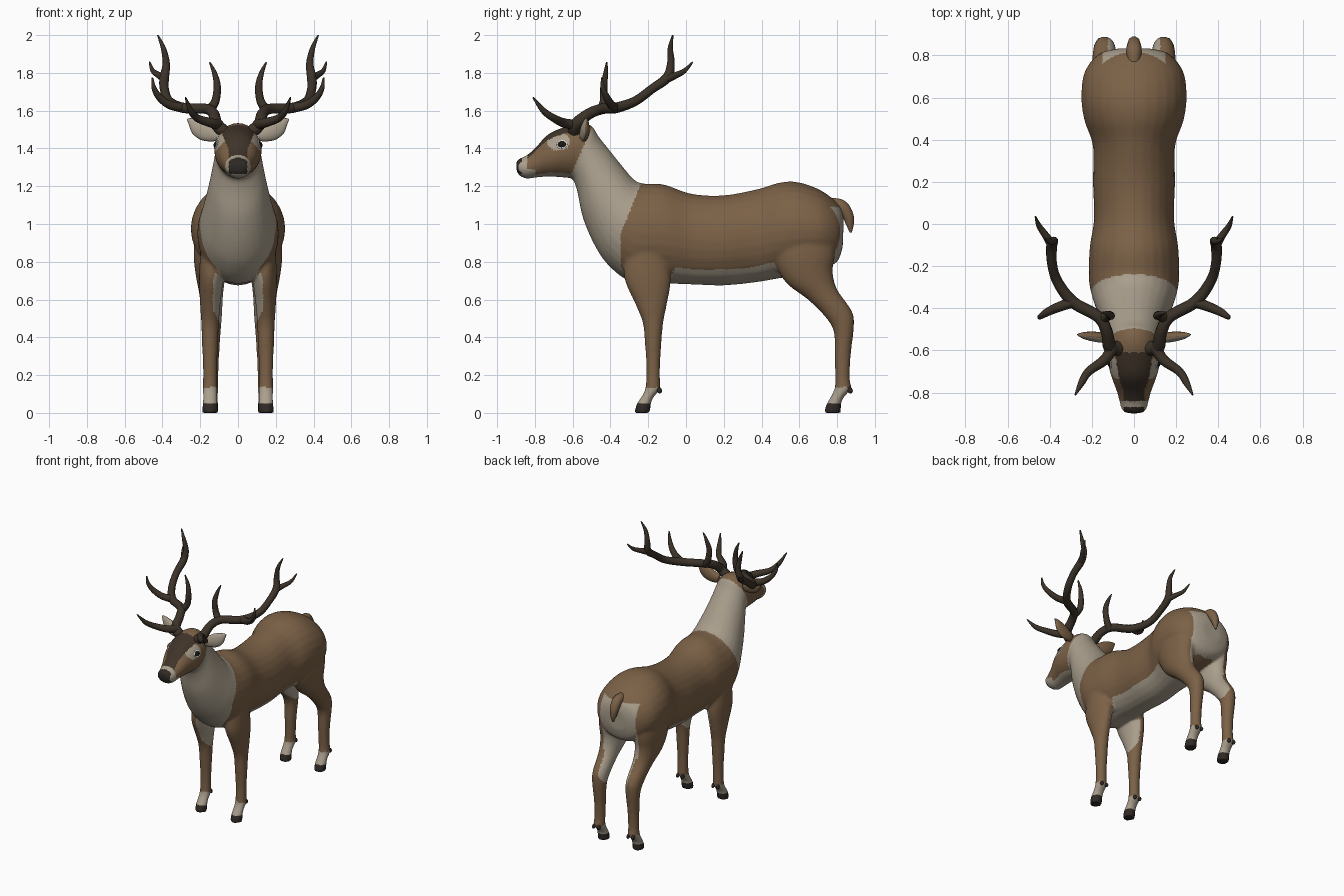
import bpy, math
from mathutils import Vector

cube = bpy.data.objects.get("Cube")
if cube:
    bpy.data.objects.remove(cube, do_unlink=True)


def material(name, r, g, b):
    m = bpy.data.materials.new(name)
    m.use_nodes = True
    m.diffuse_color = (r, g, b, 1)
    bsdf = m.node_tree.nodes["Principled BSDF"]
    bsdf.inputs["Base Color"].default_value = (r, g, b, 1)
    bsdf.inputs["Roughness"].default_value = 0.8
    return m


BROWN = material("brown_fur", 0.2, 0.12, 0.062)
PALE = material("pale_fur", 0.4, 0.345, 0.265)
DARK = material("dark_face_fur", 0.05, 0.034, 0.022)
HOOF = material("dark_hoof", 0.028, 0.022, 0.018)
ANTLER = material("antler", 0.045, 0.033, 0.022)
EYE = material("black_eye", 0.01, 0.008, 0.007)
WHITE = material("eye_rim", 0.75, 0.73, 0.68)


def spline(rows, steps):
    """Catmull-Rom interpolation of rows of numbers."""
    out = []
    for i in range(len(rows) - 1):
        a, b, c, d = (rows[min(max(k, 0), len(rows) - 1)] for k in range(i - 1, i + 3))
        for s in range(steps):
            t = s / steps
            out.append([0.5 * (2 * q + (r - p) * t + (2 * p - 5 * q + 4 * r - e) * t * t
                               + (3 * q - p - 3 * r + e) * t ** 3)
                        for p, q, r, e in zip(a, b, c, d)])
    return out + [list(rows[-1])]


def finish(obj, *mats):
    for m in mats:
        obj.data.materials.append(m)
    obj.data.shade_smooth()
    return obj


def loft(name, rows, side=1, swap=False, steps=5, segments=28):
    """Skin of ellipses; each row is edge a (u, z), edge b (u, z), sideways centre, half width."""
    verts, faces = [], []
    rings = spline(rows, steps)
    for ua, za, ub, zb, c, w in rings:
        for k in range(segments):
            t = math.tau * k / segments
            u = (ua + ub) / 2 + (ua - ub) / 2 * math.cos(t)
            z = (za + zb) / 2 + (za - zb) / 2 * math.cos(t)
            v = c + w * math.sin(t)
            verts.append((side * u, v, z) if swap else (side * v, u, z))
    n = segments
    for i in range(len(rings) - 1):
        for k in range(n):
            j = (k + 1) % n
            faces.append((i * n + k, i * n + j, i * n + n + j, i * n + n + k))
    faces += [tuple(range(n))[::-1], tuple(range(len(verts) - n, len(verts)))]
    mesh = bpy.data.meshes.new(name)
    mesh.from_pydata(verts, [], faces)
    obj = bpy.data.objects.new(name, mesh)
    bpy.context.collection.objects.link(obj)
    select([obj])
    bpy.ops.object.mode_set(mode='EDIT')
    bpy.ops.mesh.select_all(action='SELECT')
    bpy.ops.mesh.normals_make_consistent(inside=False)
    bpy.ops.object.mode_set(mode='OBJECT')
    return obj


def select(objs):
    bpy.ops.object.select_all(action='DESELECT')
    for o in objs:
        o.select_set(True)
    bpy.context.view_layer.objects.active = objs[0]


def tube(name, paths, mat, side=1):
    """Tapered round branches; each point is x, y, z, radius."""
    curve = bpy.data.curves.new(name, 'CURVE')
    curve.dimensions = '3D'
    curve.bevel_depth = 1
    curve.bevel_resolution = 3
    curve.use_fill_caps = True
    for path in paths:
        pts = spline(path, 6)
        s = curve.splines.new('POLY')
        s.points.add(len(pts) - 1)
        for p, (x, y, z, r) in zip(s.points, pts):
            p.co, p.radius = (side * x, y, z, 1), r
    obj = bpy.data.objects.new(name, curve)
    bpy.context.collection.objects.link(obj)
    select([obj])
    bpy.ops.object.convert(target='MESH')
    return finish(bpy.context.object, mat)


def ball(name, loc, scale, mat, rot=(0, 0, 0)):
    bpy.ops.mesh.primitive_uv_sphere_add(segments=20, ring_count=12, location=loc, rotation=rot)
    obj = bpy.context.object
    obj.name, obj.scale = name, scale
    return finish(obj, mat)


# Torso, neck and head: back line, belly line, half width
torso = [(.835, 1.03, .83, .88, .08), (.81, 1.1, .8, .8, .17), (.72, 1.175, .72, .76, .235),
         (.6, 1.22, .6, .73, .25), (.5, 1.22, .48, .71, .235), (.38, 1.185, .36, .69, .195),
         (.2, 1.152, .2, .675, .195), (.03, 1.16, .02, .68, .19), (-.12, 1.21, -.1, .685, .21),
         (-.23, 1.215, -.28, .69, .215), (-.28, 1.24, -.4, .77, .2), (-.34, 1.31, -.48, .88, .175),
         (-.4, 1.385, -.545, 1.03, .15), (-.46, 1.46, -.575, 1.17, .13), (-.5, 1.52, -.6, 1.235, .12),
         (-.56, 1.535, -.64, 1.245, .125), (-.64, 1.515, -.7, 1.25, .122), (-.73, 1.475, -.75, 1.25, .102),
         (-.8, 1.4, -.8, 1.245, .08), (-.85, 1.36, -.845, 1.24, .068), (-.885, 1.345, -.88, 1.255, .057),
         (-.9, 1.325, -.897, 1.28, .035)]
# Legs: front edge, back edge, sideways centre, half width
front_leg = [(-.31, .92, -.11, .92, .12, .075), (-.33, .73, -.08, .72, .14, .066),
             (-.27, .58, -.1, .58, .147, .054), (-.23, .48, -.12, .48, .148, .047),
             (-.218, .37, -.13, .37, .148, .043), (-.21, .25, -.137, .25, .148, .038),
             (-.212, .16, -.137, .16, .148, .038), (-.22, .115, -.137, .125, .148, .04),
             (-.243, .075, -.17, .085, .148, .038), (-.262, .045, -.185, .05, .148, .04),
             (-.275, 0, -.19, 0, .148, .042)]
hind_leg = [(.5, 1.05, .79, 1.05, .13, .09), (.46, .85, .79, .85, .145, .09),
            (.52, .7, .777, .75, .145, .078), (.645, .6, .8, .655, .142, .063),
            (.735, .51, .875, .545, .14, .056), (.782, .43, .89, .47, .14, .05),
            (.786, .3, .872, .3, .14, .04), (.79, .18, .867, .18, .142, .038),
            (.785, .125, .875, .13, .144, .04), (.76, .075, .838, .085, .145, .038),
            (.743, .045, .822, .05, .145, .04), (.73, 0, .82, 0, .145, .042)]

parts = [loft("deer_body", [(a, b, c, d, 0, w) for a, b, c, d, w in torso])]
for side in (1, -1):
    parts += [loft("leg", front_leg, side), loft("leg", hind_leg, side)]
select(parts)
bpy.ops.object.join()
body = bpy.context.object

# Fuse into one soft skin
remesh = body.modifiers.new("fuse", 'REMESH')
remesh.mode, remesh.voxel_size = 'VOXEL', 0.009
soften = body.modifiers.new("soften", 'SMOOTH')
soften.factor, soften.iterations = 0.5, 10
for m in ("fuse", "soften"):
    bpy.ops.object.modifier_apply(modifier=m)
body.data.materials.clear()
finish(body, BROWN, PALE, DARK, HOOF)


def coat(c, n):
    """Coat colour by place: 0 brown, 1 pale, 2 dark face, 3 hoof and nose."""
    x, y, z = abs(c.x), c.y, c.z
    inward = n.x * (1 if c.x > 0 else -1) < -0.3
    if z < 0.05:
        return 3
    if z < 0.135:
        return 1
    if y < -0.48 - (1.55 - z) * 0.45 and z > 1.235:                 # head
        if y < -0.868 and x < 0.05 and z > 1.265:
            return 3
        if y < -0.84 or (y < -0.8 and z < 1.29) or n.z < -0.8:
            return 1
        if y < -0.61 and x < 0.052 + 0.42 * max(0, z - 1.4) and n.z > 0:
            return 2
        return int(((y + 0.675) / 0.06) ** 2 + ((z - 1.435) / 0.047) ** 2 < 1)
    if y < -0.345 + 0.4 * max(0, z - 0.95):                         # neck and chest
        return 1
    if z < 0.8 and n.z < -0.6 and y < 0.5:                          # belly
        return 1
    if z < 0.8 and inward and z > 0.48 + (x - 0.1) * 2:             # inner legs
        return 1
    if y > 0.74 and n.y > 0.4 and 0.68 < z < 1.09 and x < 0.15:     # rump
        return 1
    return 0


for f in body.data.polygons:
    f.material_index = coat(f.center, f.normal)

# Tail
tube("tail", [[(0, .76, 1.11, .03), (0, .82, 1.095, .036), (0, .855, 1.05, .032),
               (0, .868, 1, .022), (0, .872, .955, .006)]], BROWN)

ear = [(.1, 1.5, .115, 1.44, -.545, .02), (.135, 1.518, .15, 1.437, -.54, .024),
       (.175, 1.542, .2, 1.447, -.535, .024), (.22, 1.556, .242, 1.48, -.53, .018),
       (.25, 1.56, .26, 1.525, -.527, .01), (.268, 1.558, .27, 1.552, -.525, .003)]
beam = [(.075, -.59, 1.49, .036), (.115, -.58, 1.53, .033), (.13, -.51, 1.585, .029),
        (.17, -.44, 1.61, .028), (.29, -.37, 1.615, .028), (.365, -.27, 1.65, .025),
        (.39, -.18, 1.715, .024), (.39, -.1, 1.775, .026), (.38, -.08, 1.85, .02),
        (.395, -.083, 1.93, .014), (.425, -.07, 2, .004)]
brow_tine = [(.1, -.585, 1.525, .028), (.14, -.645, 1.535, .025), (.215, -.7, 1.56, .02),
             (.25, -.755, 1.6, .016), (.278, -.81, 1.67, .004)]
middle_tine = [(.155, -.45, 1.6, .026), (.12, -.435, 1.65, .022), (.11, -.435, 1.73, .019),
               (.125, -.425, 1.8, .013), (.15, -.42, 1.857, .004)]
outer_tine = [(.29, -.37, 1.615, .026), (.36, -.395, 1.63, .023), (.415, -.42, 1.67, .019),
              (.445, -.44, 1.72, .013), (.453, -.445, 1.775, .004)]
rear_tine = [(.39, -.1, 1.77, .023), (.415, -.06, 1.785, .018), (.45, -.01, 1.81, .013),
             (.468, .035, 1.857, .004)]

for side, tag in ((1, "left"), (-1, "right")):
    tube(tag + "_antler", [beam, brow_tine, middle_tine, outer_tine, rear_tine], ANTLER, side)

    # Ear with pale inside
    obj = finish(loft(tag + "_ear", ear, side, swap=True), BROWN, PALE)
    for f in obj.data.polygons:
        f.material_index = int(f.normal.y < -0.45)

    # Eye seated on the skin
    hit, spot, normal, _ = body.closest_point_on_mesh(Vector((side * 0.2, -0.675, 1.45)))
    spin = normal.to_track_quat('Z', 'Y').to_euler()
    ball(tag + "_eye_rim", spot, (.029, .025, .005), WHITE, spin)
    ball(tag + "_eye", spot + normal * 0.002, (.023, .018, .009), EYE, spin)

    # Dewclaws
    for place, x, y in (("front", .148, -.142), ("hind", .144, .868)):
        for dx in (-.02, .02):
            ball(f"{tag}_{place}_dewclaw", (side * (x + dx), y, .12), (.011, .014, .018),
                 HOOF, (0.5, 0, 0))
